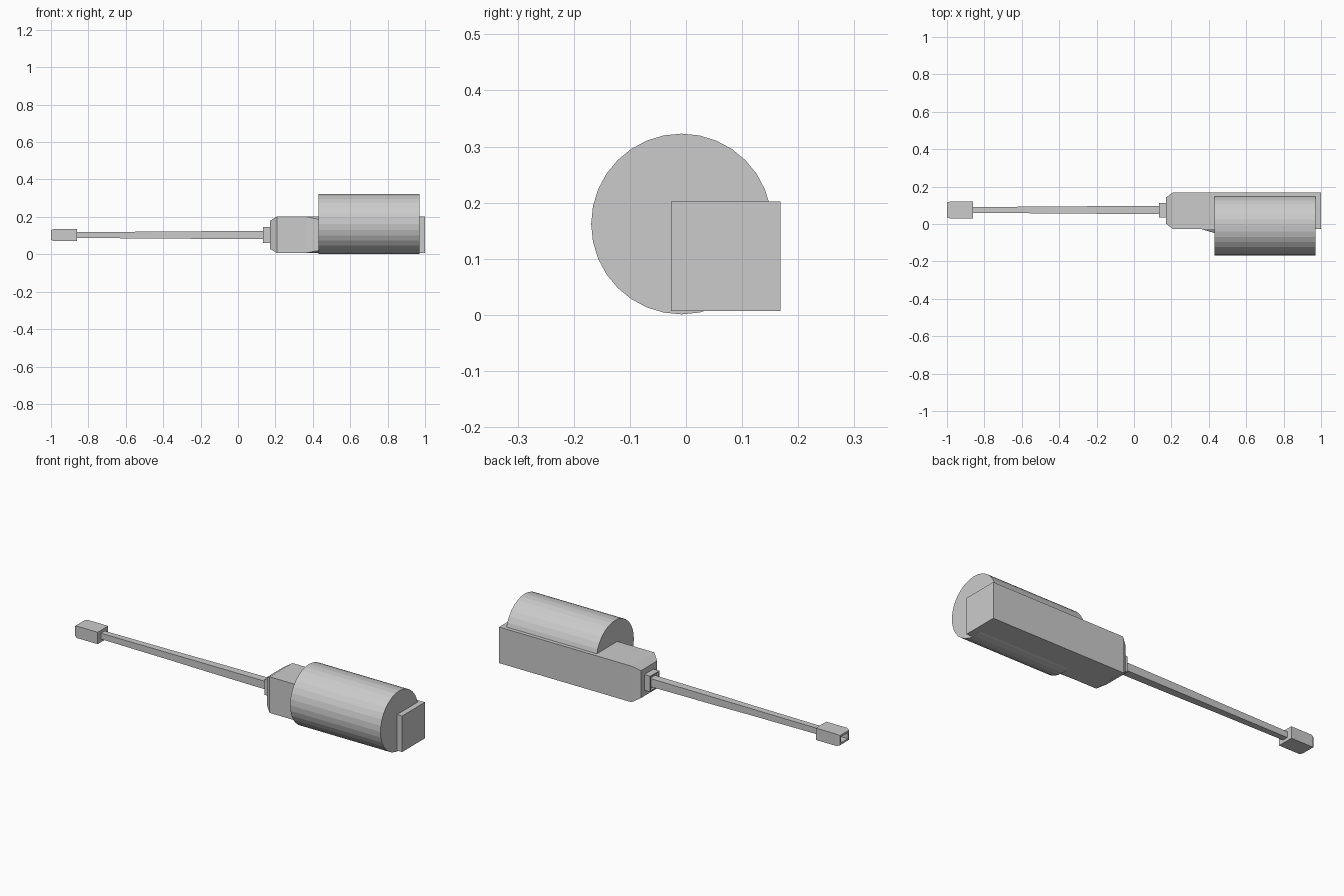
import bpy, bmesh
from math import pi

if "Cube" in bpy.data.objects:
    bpy.data.objects.remove(bpy.data.objects["Cube"])

def finish(name, bm):
    bmesh.ops.recalc_face_normals(bm, faces=bm.faces)
    me = bpy.data.meshes.new(name)
    bm.to_mesh(me)
    bm.free()
    ob = bpy.data.objects.new(name, me)
    bpy.context.collection.objects.link(ob)
    return ob

def loft(name, sections, recess=None):
    """Rectangular sections (x, y0, y1, z0, z1) skinned along x; optional recess in the -x end."""
    bm = bmesh.new()
    rings = [[bm.verts.new((x, y, z)) for y, z in ((y0, z0), (y1, z0), (y1, z1), (y0, z1))]
             for x, y0, y1, z0, z1 in sections]
    for a, b in zip(rings, rings[1:]):
        for i in range(4):
            j = (i + 1) % 4
            bm.faces.new((a[i], a[j], b[j], b[i]))
    front = bm.faces.new(rings[0])
    bm.faces.new(rings[-1])
    bmesh.ops.recalc_face_normals(bm, faces=bm.faces)
    if recess:
        width, depth = recess
        bmesh.ops.inset_region(bm, faces=[front], thickness=width)
        inner = bmesh.ops.extrude_discrete_faces(bm, faces=[front])["faces"][0]
        bmesh.ops.translate(bm, verts=inner.verts, vec=(depth, 0, 0))
    return finish(name, bm)

# Main box housing with a chamfered nose
loft("housing", [(0.17, 0.003, 0.142, 0.03, 0.178),
                 (0.208, -0.027, 0.168, 0.007, 0.202),
                 (1.0, -0.027, 0.168, 0.007, 0.202)])

# Wedge leading from the housing side to the drum
bm = bmesh.new()
v = [bm.verts.new(p) for p in (
    (0.36, -0.027, 0.007), (0.36, -0.027, 0.202),
    (0.435, -0.027, 0.007), (0.435, -0.027, 0.202),
    (0.435, -0.05, 0.021), (0.435, -0.05, 0.186))]
for f in ((0, 1, 5, 4), (0, 4, 2), (1, 3, 5), (2, 4, 5, 3), (0, 2, 3, 1)):
    bm.faces.new([v[i] for i in f])
finish("side_wedge", bm)

# Large drum beside the housing
bpy.ops.mesh.primitive_cylinder_add(vertices=32, radius=0.161, depth=0.54,
                                    location=(0.70, -0.008, 0.162),
                                    rotation=(0, pi / 2, 0))
bpy.context.object.name = "drum"

# Collar where the rod enters the housing
loft("collar", [(0.135, 0.035, 0.113, 0.061, 0.146),
                (0.172, 0.035, 0.113, 0.061, 0.146)], (0.008, 0.012))

# Slightly stepped, tapering square rod
loft("rod", [(x, 0.075 - h, 0.075 + h, 0.103 - h, 0.103 + h)
             for x, h in ((-0.88, 0.016), (-0.46, 0.018), (-0.24, 0.020), (0.16, 0.022))])

# End block with chamfered, bored tip
loft("end_block", [(-1.0, 0.036, 0.114, 0.077, 0.129),
                   (-0.985, 0.03, 0.12, 0.071, 0.135),
                   (-0.86, 0.03, 0.12, 0.071, 0.135)], (0.014, 0.04))
